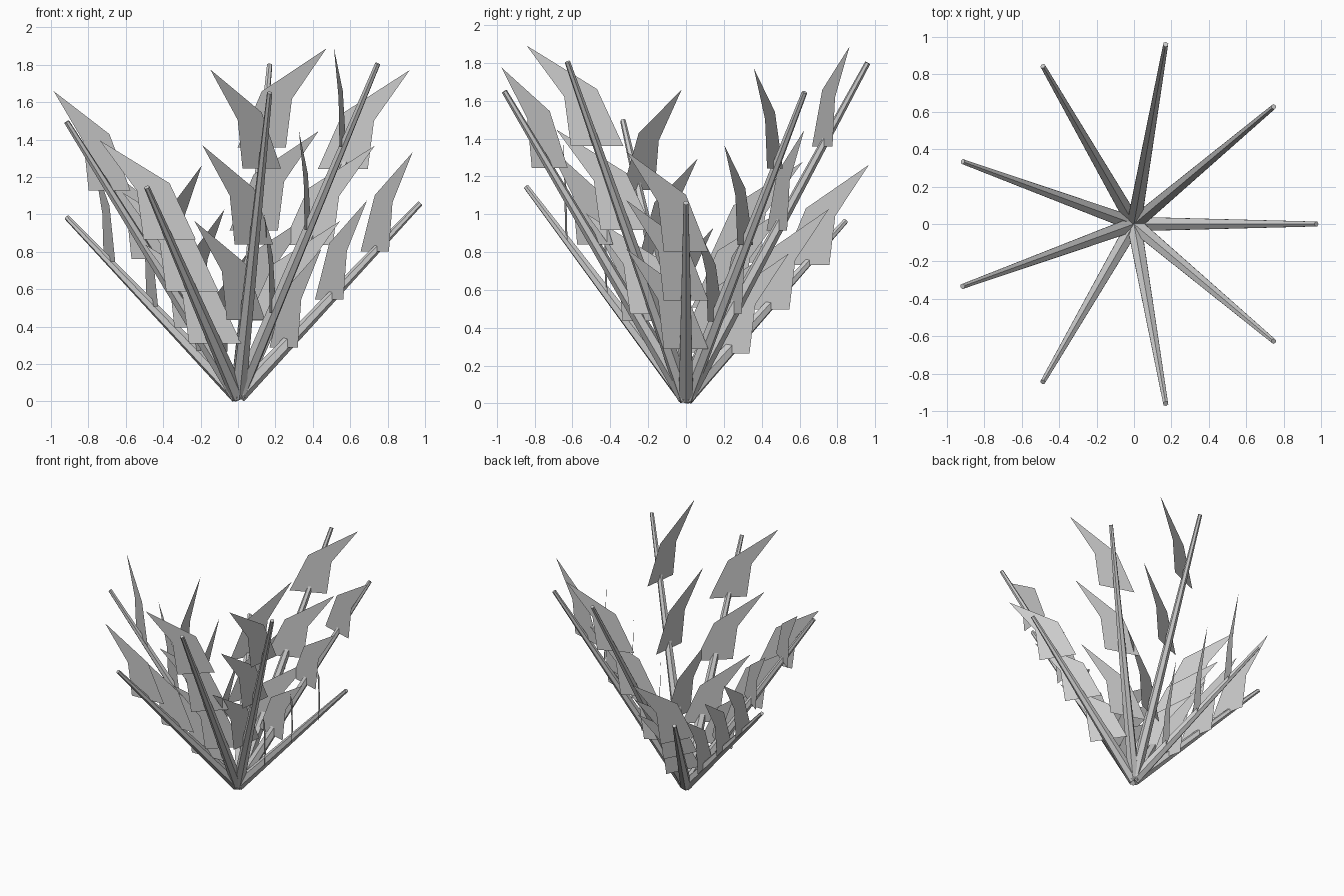
import bpy
from math import sin, cos, radians
from mathutils import Vector

if "Cube" in bpy.data.objects:
    bpy.data.objects.remove(bpy.data.objects["Cube"])

TIP_HEIGHTS = [1.06, 1.645, 1.80, 0.965, 0.985, 1.495, 1.145, 1.65, 1.805]
BASE = Vector((0, 0, 0.03))
REACH = 0.975
# flat blade outline: (sideways, up)
BLADE = [(-0.14, 0), (0.14, 0), (0.175, 0.26), (0.375, 0.53), (0.0, 0.30)]


def make_object(name, verts, faces):
    mesh = bpy.data.meshes.new(name)
    mesh.from_pydata(verts, [], faces)
    mesh.update()
    ob = bpy.data.objects.new(name, mesh)
    bpy.context.collection.objects.link(ob)
    return ob


def make_stem(name, start, end, r1, r2, sides=6):
    axis = end - start
    bpy.ops.mesh.primitive_cone_add(vertices=sides, radius1=r1, radius2=r2,
                                    depth=axis.length, location=(start + end) / 2)
    ob = bpy.context.object
    ob.name = name
    ob.rotation_euler = axis.to_track_quat('Z', 'Y').to_euler()


for i, height in enumerate(TIP_HEIGHTS):
    a = radians(40 * i)
    tip = Vector((REACH * cos(a), REACH * sin(a), height))
    # tapered stem leaning outwards
    make_stem(f"stem_{i + 1}", BASE, tip, 0.044, 0.015)

    # three upright leaves along the stem, all turned the same way
    side = Vector((cos(a - 1), sin(a - 1), 0))
    verts, faces = [], []
    for t in (0.25, 0.5, 0.75):
        origin = BASE.lerp(tip, t)
        n = len(verts)
        verts += [origin + side * u + Vector((0, 0, h)) for u, h in BLADE]
        faces += [(n, n + 1, n + 2, n + 4), (n + 4, n + 2, n + 3)]
    make_object(f"leaves_{i + 1}", verts, faces)
